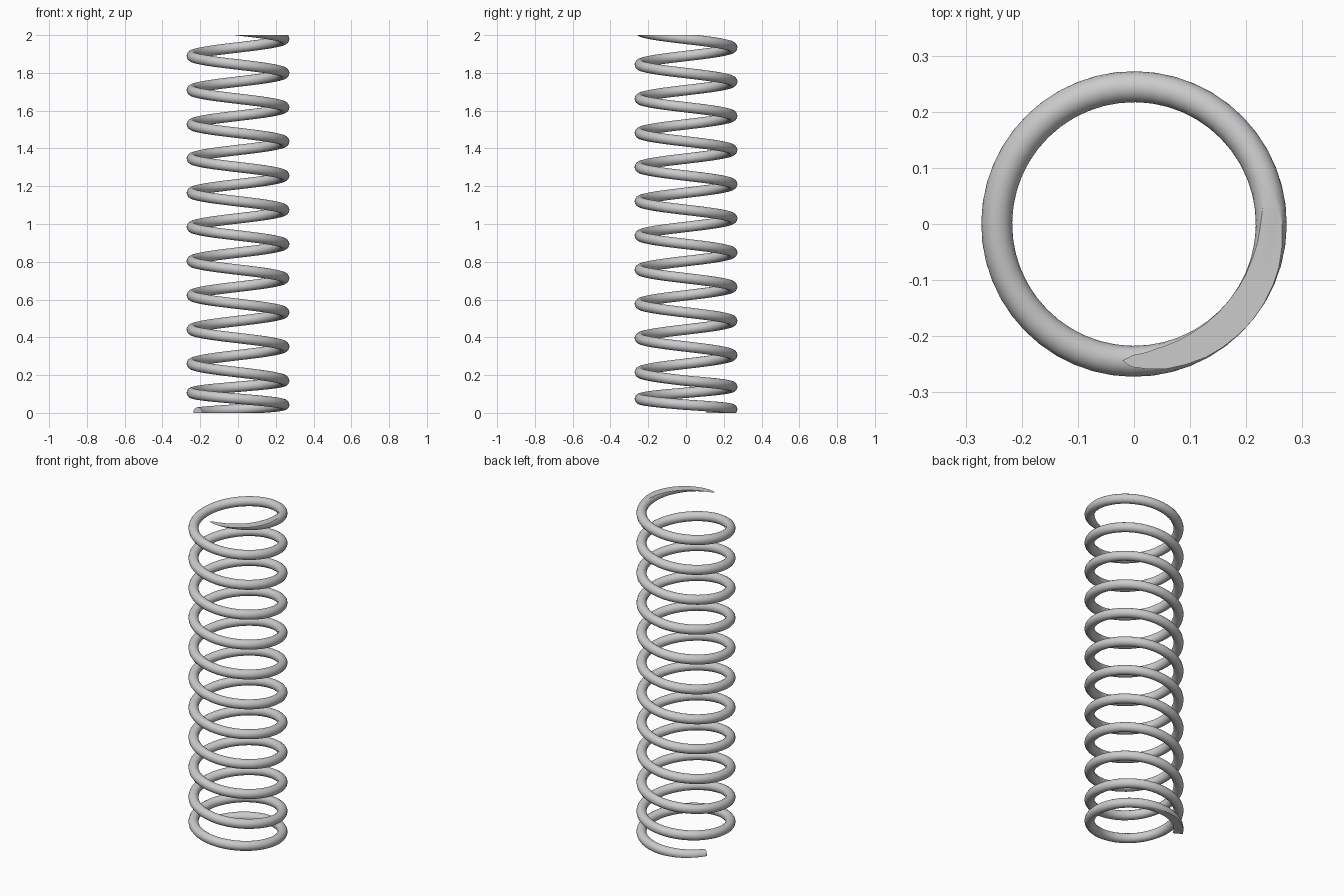
import bpy, bmesh
from math import sin, cos, pi
from mathutils import Vector

if "Cube" in bpy.data.objects:
    bpy.data.objects.remove(bpy.data.objects["Cube"])

COIL_R, WIRE_R = 0.2447, 0.0275
SIDES, STEPS = 16, 48            # around the wire, per turn
T0, T1 = -150 / 360 - 1, 10.4    # turn range; turn 0 lies on +x


def height(t):
    # regular pitch above, tighter closing coils at the foot
    if t >= 0:
        return 0.17 + 0.181 * t
    if t >= -1:
        return 0.17 + 0.127 * t
    return 0.043 + 0.097 * (t + 1)


def centre(t):
    a = -2 * pi * t              # clockwise going up
    return Vector((COIL_R * cos(a), COIL_R * sin(a), height(t)))


# Wire swept along the helix
bm = bmesh.new()
n = round((T1 - T0) * STEPS)
rings = []
for i in range(n + 1):
    t = T0 + (T1 - T0) * i / n
    c = centre(t)
    tangent = (centre(t + 0.002) - centre(t - 0.002)).normalized()
    out = Vector((c.x, c.y, 0)).normalized()
    up = tangent.cross(out).normalized()
    rings.append([bm.verts.new(c + WIRE_R * (out * cos(2 * pi * k / SIDES) + up * sin(2 * pi * k / SIDES)))
                  for k in range(SIDES)])
for a, b in zip(rings, rings[1:]):
    for k in range(SIDES):
        m = (k + 1) % SIDES
        bm.faces.new((a[k], a[m], b[m], b[k]))
bm.faces.new(rings[0])
bm.faces.new(rings[-1])

# Both ends ground flat
for z, sign in ((0, -1), (2, 1)):
    bmesh.ops.bisect_plane(bm, geom=bm.verts[:] + bm.edges[:] + bm.faces[:],
                           plane_co=(0, 0, z), plane_no=(0, 0, sign), clear_outer=True)
    bmesh.ops.holes_fill(bm, edges=[e for e in bm.edges if e.is_boundary], sides=0)
bmesh.ops.recalc_face_normals(bm, faces=bm.faces[:])

mesh = bpy.data.meshes.new("coil_spring")
bm.to_mesh(mesh)
bm.free()
spring = bpy.data.objects.new("coil_spring", mesh)
bpy.context.collection.objects.link(spring)
bpy.context.view_layer.objects.active = spring
spring.select_set(True)
bpy.ops.object.shade_smooth_by_angle(angle=0.6)
